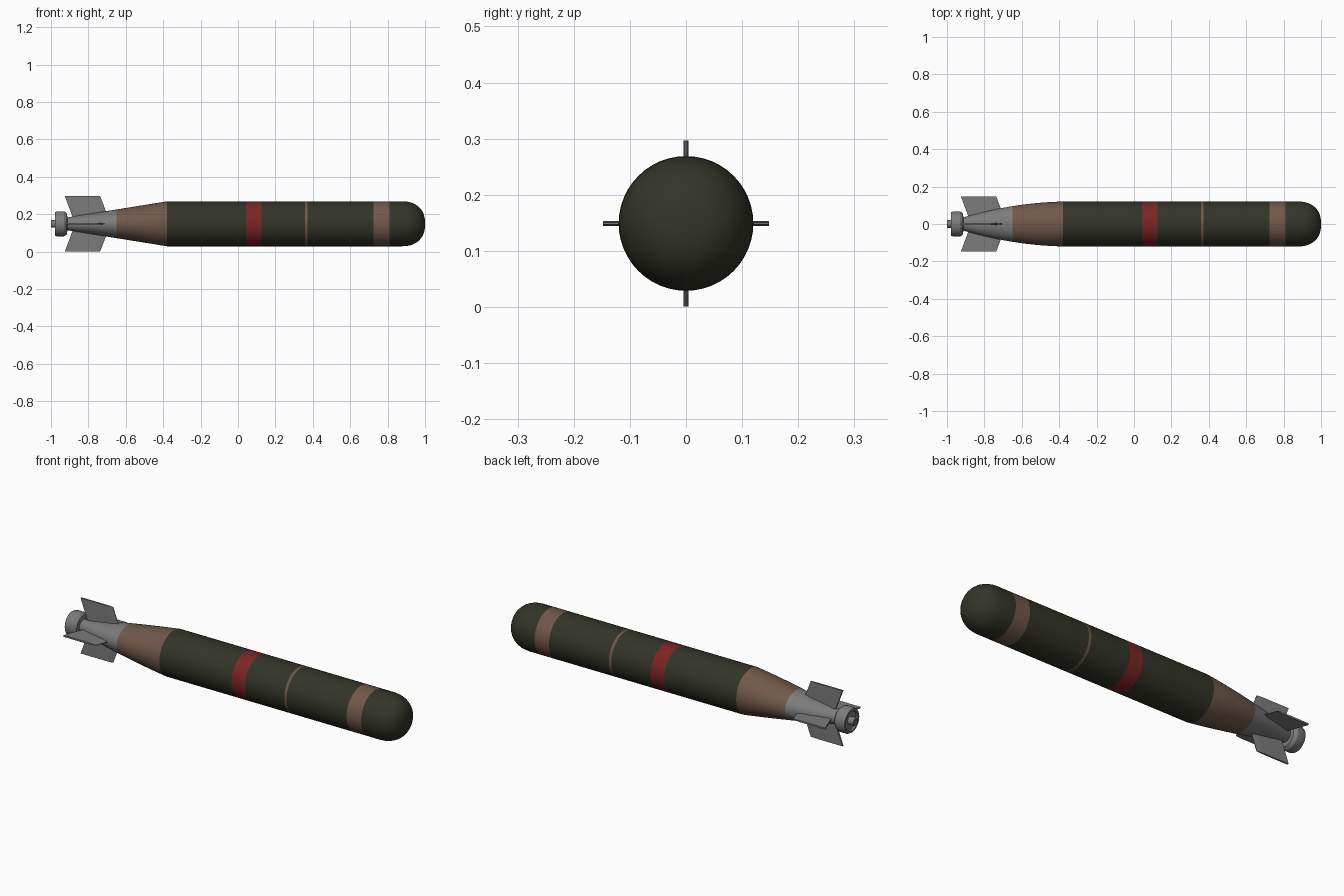
import bpy, bmesh, math
from mathutils import Matrix, Vector

cube = bpy.data.objects.get("Cube")
if cube:
    bpy.data.objects.remove(cube)

AXIS_Z = 0.149
SIDES = 48


def material(name, rgb):
    m = bpy.data.materials.new(name)
    m.use_nodes = True
    m.diffuse_color = (*rgb, 1)
    bsdf = next(n for n in m.node_tree.nodes if n.type == 'BSDF_PRINCIPLED')
    bsdf.inputs["Base Color"].default_value = (*rgb, 1)
    bsdf.inputs["Roughness"].default_value = 0.6
    return m


olive = material("dark olive", (0.033, 0.034, 0.021))
brown = material("brown", (0.165, 0.098, 0.067))
red = material("red", (0.2, 0.018, 0.018))
grey = material("grey", (0.2, 0.2, 0.2))


def finish(name, bm, mats, smooth=True):
    bmesh.ops.recalc_face_normals(bm, faces=bm.faces)
    mesh = bpy.data.meshes.new(name)
    bm.to_mesh(mesh)
    bm.free()
    for m in mats:
        mesh.materials.append(m)
    ob = bpy.data.objects.new(name, mesh)
    bpy.context.collection.objects.link(ob)
    if smooth:
        bpy.ops.object.select_all(action='DESELECT')
        ob.select_set(True)
        bpy.context.view_layer.objects.active = ob
        bpy.ops.object.shade_smooth_by_angle(angle=math.radians(30))
    return ob


def loft(name, stations, mats, pick=lambda x: 0):
    """Skin elliptical rings (x, half width, half height) along x, capping both ends."""
    bm = bmesh.new()
    rings = []
    for x, ry, rz in stations:
        rings.append([bm.verts.new((x, ry * math.cos(a), AXIS_Z + rz * math.sin(a)))
                      for a in (2 * math.pi * i / SIDES for i in range(SIDES))])
    for r0, r1 in zip(rings, rings[1:]):
        slot = pick((r0[0].co.x + r1[0].co.x) / 2)
        for i in range(SIDES):
            j = (i + 1) % SIDES
            bm.faces.new((r0[i], r0[j], r1[j], r1[i])).material_index = slot
    for ring in (rings[0], rings[-1]):
        bm.faces.new(ring).material_index = pick(ring[0].co.x)
    return finish(name, bm, mats)


def turned(name, profile, mats, pick=lambda x: 0):
    return loft(name, [(x, r, r) for x, r in profile], mats, pick)


# Main body: cylinder with painted bands and a blunt rounded nose
bands = [(0.045, 0.125, 1), (0.357, 0.371, 2), (0.725, 0.81, 2)]
R = 0.12
profile = [(-0.38, R)] + [(x, R) for a, b, _ in bands for x in (a, b)] + [(0.88, R)]
for i in range(1, 11):
    t = math.pi / 2 * i / 10
    profile.append((0.88 + 0.12 * math.sin(t) ** 0.95, max(R * math.cos(t) ** 0.8, 0.004)))
turned("body", profile, [olive, red, brown],
       lambda x: next((s for a, b, s in bands if a < x < b), 0))

# Tail: straight taper in height, gently bowed taper in width
tail = []
for i in range(13):
    t = i / 12
    x = -0.38 - 0.54 * t
    height = R + (0.033 - R) * t
    tail.append((x, height + 0.075 * t * (1 - t), height))
loft("tail_cone", tail, [brown, grey], lambda x: int(x < -0.65))

# Propeller shroud with a recessed rear face
turned("propeller_shroud",
       [(-0.912, 0.03), (-0.914, 0.055), (-0.922, 0.062), (-0.93, 0.067), (-0.968, 0.067),
        (-0.979, 0.062), (-0.979, 0.052), (-0.968, 0.05), (-0.968, 0.02)], [grey])

# Exhaust hub with a brown end
turned("exhaust_hub", [(-1.0, 0.012), (-1.0, 0.019), (-0.995, 0.021), (-0.96, 0.021)],
       [grey, brown], lambda x: int(x <= -0.999))

# Four swept fins, each with a wedge-shaped leading edge
half = 0.0045
for k, name in enumerate(["left_fin", "top_fin", "right_fin", "bottom_fin"]):
    bm = bmesh.new()
    sections = []
    for r, back, front in ((0.025, -0.88, -0.69), (0.148, -0.926, -0.737)):
        outline = [(back, half), (front - 0.035, half), (front, 0.0015),
                   (front, -0.0015), (front - 0.035, -half), (back, -half)]
        sections.append([bm.verts.new((x, r, w)) for x, w in outline])
    root, tip = sections
    bm.faces.new(root)
    bm.faces.new(tip)
    for i in range(len(root)):
        j = (i + 1) % len(root)
        bm.faces.new((root[i], root[j], tip[j], tip[i]))
    # left fin is on the far side, then a quarter turn about the long axis each time
    bm.transform(Matrix.Translation(Vector((0, 0, AXIS_Z)))
                 @ Matrix.Rotation(k * math.pi / 2, 4, 'X'))
    names = ["back_fin", "top_fin", "front_fin", "bottom_fin"]
    finish(names[k], bm, [grey], smooth=False)
